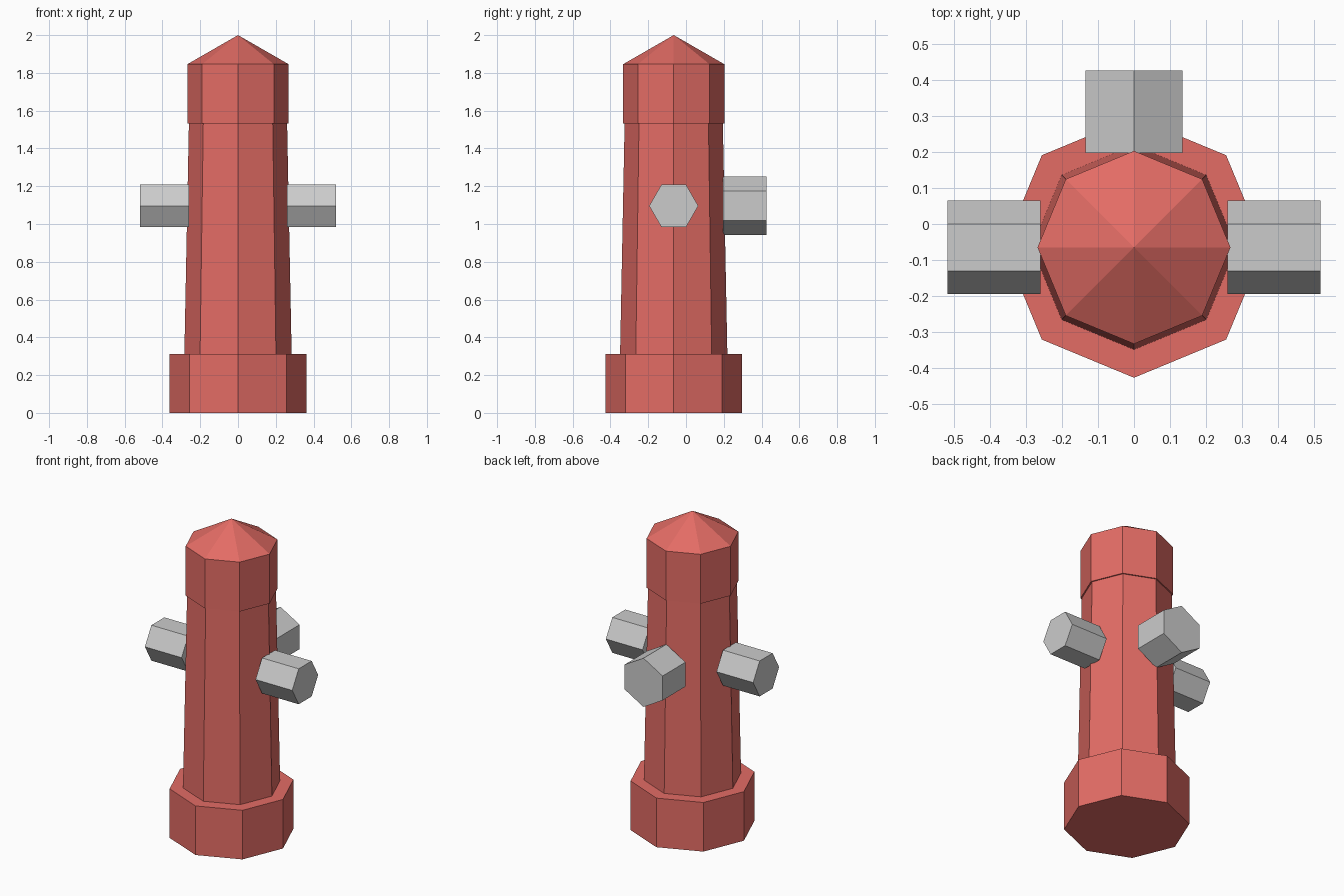
import bpy, bmesh, math

if "Cube" in bpy.data.objects:
    bpy.data.objects.remove(bpy.data.objects["Cube"])

AXIS_Y = -0.065  # barrel axis sits forward because of the rear outlet

red = bpy.data.materials.new("red_paint")
red.diffuse_color = (0.77, 0.15, 0.13, 1)
red.use_nodes = True
red.node_tree.nodes["Principled BSDF"].inputs["Base Color"].default_value = red.diffuse_color


def turned(name, sides, profile, location, rotation=(0, 0, 0), material=None):
    """Closed faceted solid from (radius, height) rings; radius 0 makes a point."""
    bm = bmesh.new()
    rings = []
    for r, z in profile:
        count = sides if r > 0 else 1
        rings.append([bm.verts.new((r * math.sin(2 * math.pi * i / sides),
                                    r * math.cos(2 * math.pi * i / sides), z))
                      for i in range(count)])
    for low, high in zip(rings, rings[1:]):
        for i in range(sides):
            j = (i + 1) % sides
            if len(high) == 1:
                bm.faces.new((low[i], low[j], high[0]))
            else:
                bm.faces.new((low[i], low[j], high[j], high[i]))
    for ring in (rings[0], rings[-1]):
        if len(ring) > 1:
            bm.faces.new(ring)
    bmesh.ops.recalc_face_normals(bm, faces=bm.faces)
    mesh = bpy.data.meshes.new(name)
    bm.to_mesh(mesh)
    bm.free()
    if material:
        mesh.materials.append(material)
    obj = bpy.data.objects.new(name, mesh)
    obj.location = location
    obj.rotation_euler = rotation
    bpy.context.collection.objects.link(obj)
    return obj


# Octagonal foot, tapered barrel and pointed bonnet
centre = (0, AXIS_Y, 0)
turned("base", 8, [(0.362, 0), (0.362, 0.312)], centre, material=red)
turned("barrel", 8, [(0.284, 0.312), (0.26, 1.532)], centre, material=red)
turned("bonnet", 8, [(0.268, 1.532), (0.268, 1.846), (0, 2.0)], centre, material=red)

# Hexagonal side outlets, one each way along x
for side, label in ((-1, "left"), (1, "right")):
    turned(label + "_outlet", 6, [(0.13, 0), (0.13, 0.258)],
           (side * 0.26, AXIS_Y, 1.096), (0, side * math.pi / 2, 0))

# Larger hexagonal outlet at the back
turned("rear_outlet", 6, [(0.155, 0), (0.155, 0.23)],
       (0, 0.197, 1.096), (-math.pi / 2, 0, 0))
